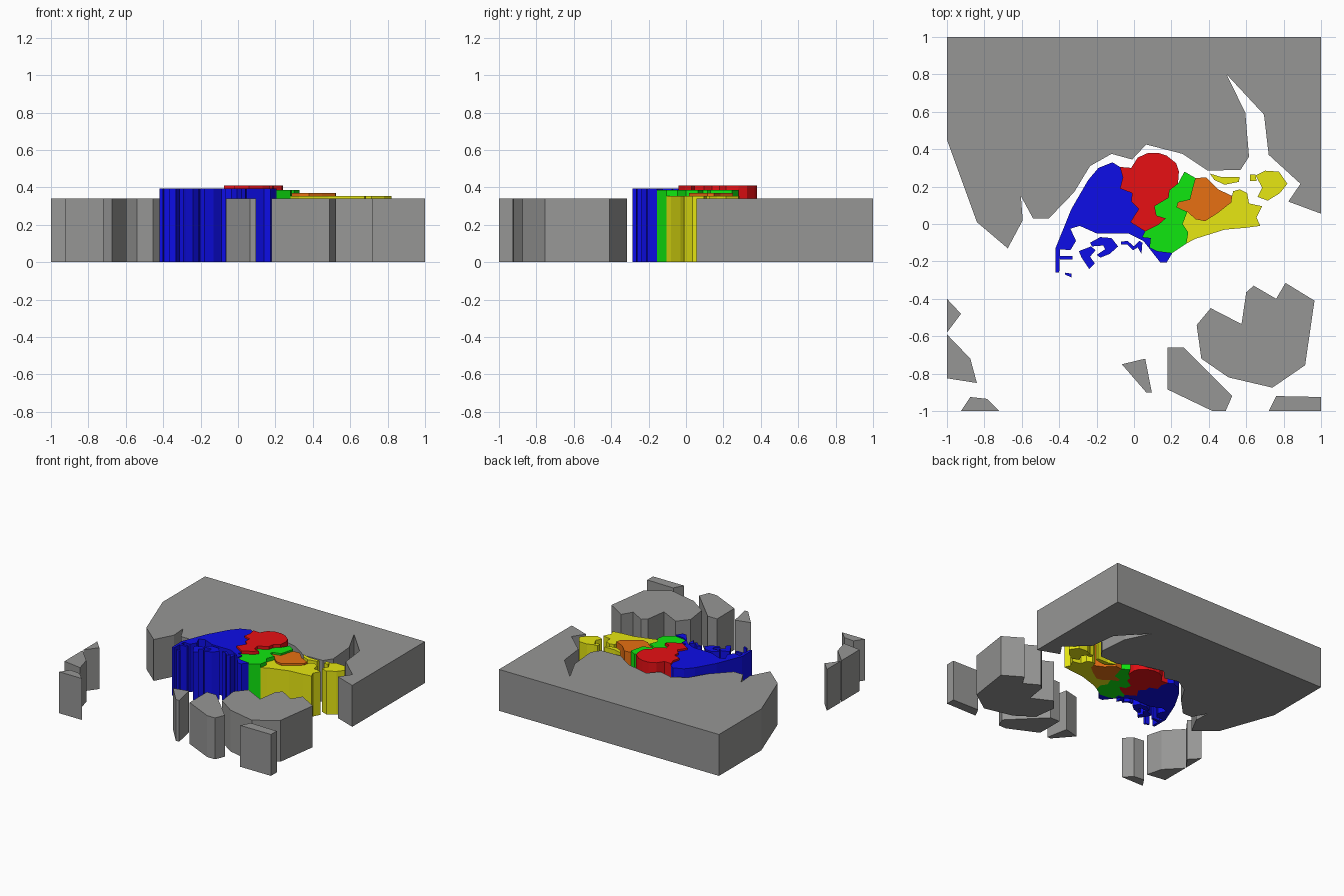
import bpy, bmesh

def material(name, rgb):
    m = bpy.data.materials.new(name)
    m.diffuse_color = (*rgb, 1)
    return m

def region(name, height, outlines, mat=None):
    """Extrude one or more flat outlines from z = 0 up to height."""
    bm = bmesh.new()
    for pts in outlines:
        base = bm.faces.new([bm.verts.new((x, y, 0)) for x, y in pts])
        base.normal_update()
        if base.normal.z > 0:
            base.normal_flip()
        top = bmesh.ops.extrude_face_region(bm, geom=[base], use_keep_orig=True)["geom"]
        bmesh.ops.translate(bm, vec=(0, 0, height),
                            verts=[g for g in top if isinstance(g, bmesh.types.BMVert)])
    bmesh.ops.recalc_face_normals(bm, faces=bm.faces)
    mesh = bpy.data.meshes.new(name)
    bm.to_mesh(mesh)
    bm.free()
    if mat:
        mesh.materials.append(mat)
    ob = bpy.data.objects.new(name, mesh)
    bpy.context.collection.objects.link(ob)

def rev(line):
    return line[::-1]

grey = material("dark_grey", (.305, .305, .3))

# Surrounding grey land: northern mainland
region("mainland", 0.34, [[
    (-1, 1), (1, 1), (1, .055), (.825, .12), (.89, .215), (.72, .37), (.695, .585),
    (.495, .8), (.595, .595), (.615, .36), (.57, .29), (.395, .285), (.26, .375),
    (.065, .425), (-.01, .345), (-.12, .375), (-.235, .31), (-.32, .17),
    (-.455, .03), (-.54, .03), (-.605, .15), (-.595, .02), (-.675, -.13),
    (-.84, .01), (-1, .45)]], grey)

# Grey land to the south
region("southern_land", 0.34, [
    [(-1, -.4), (-.925, -.48), (-1, -.58)],
    [(-1, -.59), (-.875, -.72), (-.84, -.85), (-1, -.825)],
    [(-.925, -1), (-.875, -.925), (-.785, -.935), (-.72, -1)],
    [(-.065, -.75), (.06, -.72), (.095, -.9), (.065, -.9)],
    [(.18, -.66), (.265, -.66), (.525, -.92), (.49, -1), (.42, -1), (.18, -.885)],
    [(.335, -.54), (.41, -.45), (.575, -.535), (.6, -.365), (.64, -.33), (.76, -.4),
     (.81, -.315), (.965, -.41), (.915, -.755), (.74, -.875), (.505, -.82), (.36, -.72)],
    [(.72, -1), (.76, -.92), (1, -.925), (1, -1)]], grey)

# Borders shared by neighbouring coloured regions
blue_red = [(-.075, .305), (-.06, .25), (-.075, .19), (-.01, .165), (-.015, .12),
            (.025, .08), (-.02, .01)]
red_blue_south = [(-.02, .01), (.06, -.04)]
blue_green = [(.06, -.04), (.045, -.07), (.09, -.075), (.085, -.125), (.125, -.145),
              (.205, -.155)]
red_green = [(.235, .215), (.19, .18), (.185, .14), (.11, .095), (.12, .045),
             (.17, .03), (.13, -.005), (.06, -.04)]
green_orange = [(.33, .245), (.315, .19), (.3, .13), (.235, .115), (.23, .09), (.285, .065)]
green_yellow = [(.285, .065), (.26, 0), (.29, -.045), (.28, -.105)]
orange_yellow = [(.285, .065), (.33, .025), (.38, .015), (.45, .06), (.52, .115), (.525, .15)]

# West region with its small islands
region("west_region", 0.395, [
    blue_red + red_blue_south[1:] + blue_green[1:] +
    [(.175, -.205), (.14, -.205), (.05, -.09), (-.03, -.05), (-.2, -.05), (-.29, -.01),
     (-.34, -.025), (-.31, -.09), (-.34, -.14), (-.395, -.135), (-.4, -.26),
     (-.42, -.26), (-.42, -.13), (-.335, .08), (-.245, .235), (-.19, .3), (-.115, .33)],
    [(-.395, -.17), (-.33, -.17), (-.33, -.19), (-.395, -.19)],
    [(-.37, -.26), (-.335, -.265), (-.335, -.285), (-.37, -.27)],
    [(-.295, -.145), (-.23, -.12), (-.205, -.14), (-.235, -.175), (-.21, -.21),
     (-.24, -.24), (-.28, -.18)],
    [(-.235, -.1), (-.18, -.07), (-.12, -.075), (-.085, -.12), (-.13, -.16), (-.18, -.18),
     (-.2, -.165), (-.155, -.135), (-.165, -.115), (-.225, -.12)],
    [(-.07, -.095), (-.035, -.09), (0, -.12), (.03, -.09), (.045, -.1), (.04, -.16),
     (.02, -.125), (-.005, -.14), (-.035, -.11), (-.07, -.11)],
], material("blue", (.004, .004, .8)))

# Central region
region("central_region", 0.41, [
    red_green + rev(red_blue_south)[1:] + rev(blue_red)[1:] +
    [(-.015, .3), (.02, .355), (.075, .38), (.13, .38), (.175, .365), (.225, .325), (.24, .28)],
], material("red", (.8, .005, .007)))

# Inner region
region("inner_region", 0.385, [
    rev(red_green) + [(.27, .28)] + green_orange + green_yellow[1:] +
    [(.205, -.155)] + rev(blue_green)[1:-1],
], material("green", (.005, .8, .005)))

# Small eastern region
region("inner_east_region", 0.37, [
    green_orange + orange_yellow[1:] + [(.45, .185), (.385, .25)],
], material("orange", (.8, .16, .006)))

# East region with its small islands
region("east_region", 0.355, [
    rev(green_yellow) + orange_yellow[1:] +
    [(.53, .175), (.565, .185), (.605, .165), (.615, .11), (.685, .095), (.655, .035),
     (.675, -.01), (.6, -.02), (.485, -.03), (.325, -.08)],
    [(.405, .27), (.47, .25), (.565, .25), (.56, .225), (.485, .21), (.43, .235)],
    [(.62, .265), (.65, .265), (.655, .23), (.62, .23)],
    [(.65, .26), (.7, .285), (.775, .28), (.82, .215), (.78, .165), (.715, .125),
     (.66, .145), (.685, .195)],
], material("yellow", (.8, .8, .006)))
